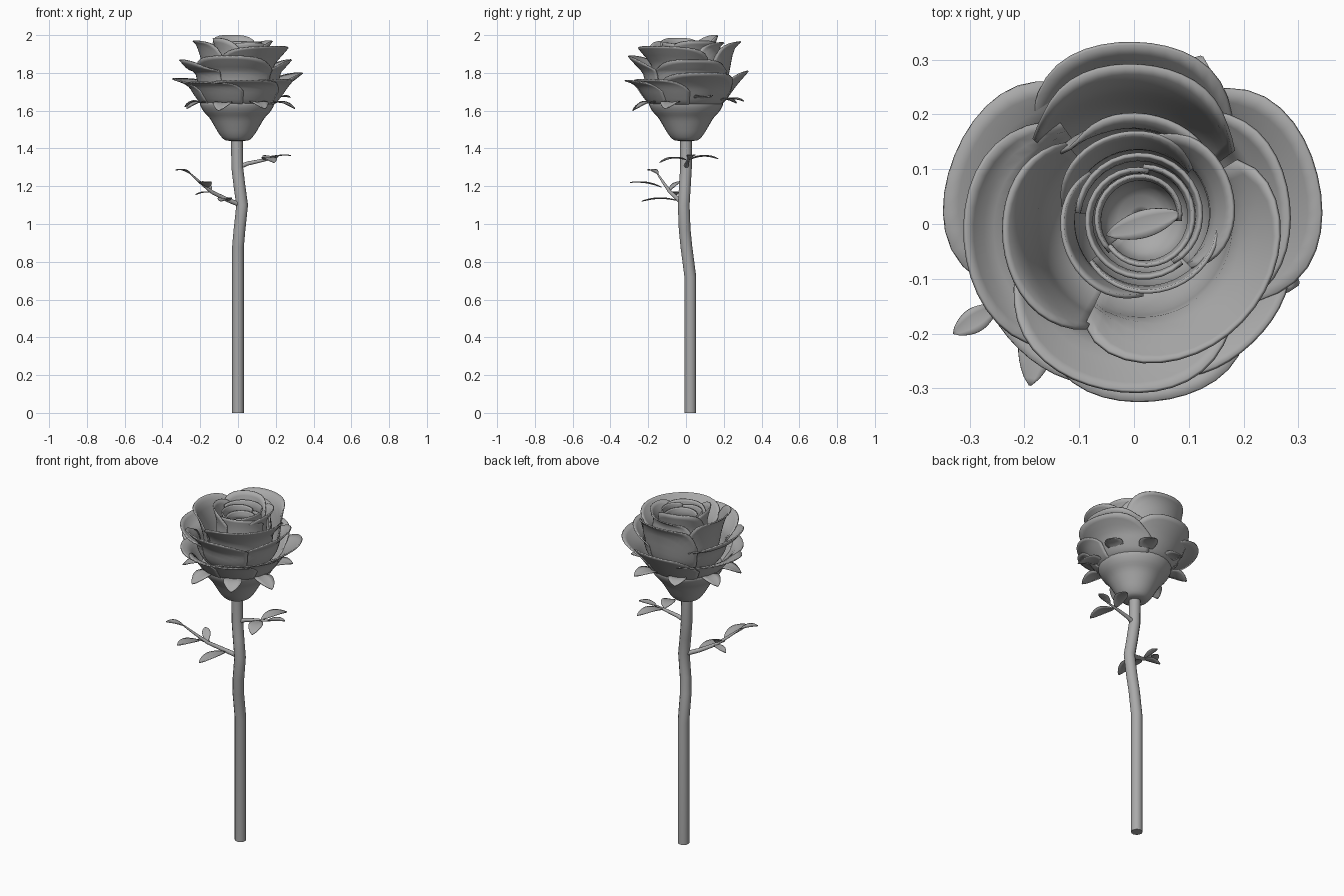
import bpy
import math
from mathutils import Vector

cube = bpy.data.objects.get("Cube")
if cube:
    bpy.data.objects.remove(cube, do_unlink=True)

grey = bpy.data.materials.new("plain grey")
grey.use_nodes = True
grey.diffuse_color = (0.4, 0.4, 0.4, 1)
grey.node_tree.nodes["Principled BSDF"].inputs["Base Color"].default_value = (0.4, 0.4, 0.4, 1)


def activate(obj):
    bpy.ops.object.select_all(action="DESELECT")
    obj.select_set(True)
    bpy.context.view_layer.objects.active = obj


def grid_object(name, rows, thickness=0.0, closed=False):
    """Skin rows of points into a smooth sheet, or a closed body."""
    n = len(rows[0])
    span = n if closed else n - 1
    faces = [(r * n + c, r * n + (c + 1) % n, (r + 1) * n + (c + 1) % n, (r + 1) * n + c)
             for r in range(len(rows) - 1) for c in range(span)]
    mesh = bpy.data.meshes.new(name)
    mesh.from_pydata([p for row in rows for p in row], [], faces)
    mesh.materials.append(grey)
    obj = bpy.data.objects.new(name, mesh)
    bpy.context.collection.objects.link(obj)
    if thickness:
        mod = obj.modifiers.new("thickness", "SOLIDIFY")
        mod.thickness = thickness
        mod.offset = 0
    activate(obj)
    bpy.ops.object.shade_smooth_by_angle(angle=math.radians(50))
    return obj


def along(points, t):
    """Smooth position on a profile, t from 0 to 1."""
    s = min(max(t, 0), 0.9999) * (len(points) - 1)
    i = int(s)
    f = s - i
    p = [Vector(points[min(max(k, 0), len(points) - 1)]) for k in range(i - 1, i + 3)]
    return (p[1] * 2 + (p[2] - p[0]) * f + (p[0] * 2 - p[1] * 5 + p[2] * 4 - p[3]) * f ** 2
            + (p[1] * 3 - p[0] - p[2] * 3 + p[3]) * f ** 3) / 2


def petal(name, angle, half, profile, drop=0.3, centre=(0, 0), twist=0.0):
    """Cupped petal: an arc of a turned profile with a rounded rim."""
    rows = []
    for v in range(13):
        row = []
        for c in range(21):
            u = c / 10 - 1
            q = along(profile, v / 12 * (1 - drop * abs(u) ** 2.6))
            a = math.radians(angle + half * u)
            r = q.x * (1 + twist * u)
            row.append((centre[0] + r * math.cos(a), centre[1] + r * math.sin(a), q.y))
        rows.append(row)
    return grid_object(name, rows, 0.007)


def leaf(name, base, tip, width, arch=0.02):
    """Oval leaf with a shallow fold, arched between base and tip."""
    base, tip = Vector(base), Vector(tip)
    side = (tip - base).cross(Vector((0, 0, 1))).normalized()
    rows = []
    for v in range(13):
        t = v / 12
        mid = base.lerp(tip, t) + Vector((0, 0, arch * math.sin(math.pi * t)))
        w = width / 2 * (0.06 + 0.94 * max(math.sin(math.pi * t), 0) ** 0.75)
        rows.append([mid + side * w * u + Vector((0, 0, 0.12 * w * abs(u)))
                     for u in (-1, -0.5, 0, 0.5, 1)])
    return grid_object(name, rows, 0.004)


def tube(name, points, radius, radii=None):
    """Round stalk along a path."""
    curve = bpy.data.curves.new(name, "CURVE")
    curve.dimensions = "3D"
    curve.bevel_depth = radius
    curve.bevel_resolution = 4
    curve.use_fill_caps = True
    line = curve.splines.new("POLY")
    line.points.add(len(points) - 1)
    for i, p in enumerate(points):
        line.points[i].co = (*p, 1)
        line.points[i].radius = radii[i] if radii else 1
    obj = bpy.data.objects.new(name, curve)
    bpy.context.collection.objects.link(obj)
    curve.materials.append(grey)
    activate(obj)
    bpy.ops.object.convert(target="MESH")
    bpy.ops.object.shade_smooth_by_angle(angle=math.radians(40))


# Stem
tube("stem", [(0, 0.023, 0), (0, 0.023, 0.72), (0, 0.002, 0.88), (0.008, -0.007, 0.97),
              (0.022, -0.012, 1.1), (0.008, -0.006, 1.2), (-0.004, 0, 1.3), (-0.006, 0, 1.46)], 0.031)

# Calyx cup
cup = [(0.005, 1.44), (0.06, 1.443), (0.09, 1.47), (0.115, 1.51), (0.145, 1.56),
       (0.18, 1.6), (0.197, 1.64), (0.17, 1.655), (0.1, 1.66)]
rings = []
for i in range(25):
    q = along(cup, i / 24)
    rings.append([(q.x * math.cos(k * math.pi / 16) - 0.005, q.x * math.sin(k * math.pi / 16), q.y)
                  for k in range(32)])
grid_object("calyx", rings, closed=True)

# Sepals
for i, (angle, reach, z) in enumerate([(68, 0.33, 1.65), (23, 0.3, 1.67), (-20, 0.32, 1.61),
                                       (-62, 0.3, 1.61), (-110, 0.3, 1.6), (-155, 0.3, 1.61),
                                       (160, 0.3, 1.62), (113, 0.29, 1.64)]):
    a = math.radians(angle)
    c, s = math.cos(a), math.sin(a)
    leaf("sepal_%d" % (i + 1), (0.17 * c, 0.17 * s, 1.635), (reach * c, reach * s, z), 0.1, 0.02)

# Outer petals: low and widely flared
low = [(0.1, 1.6), (0.185, 1.635), (0.225, 1.68), (0.265, 1.735)]
for i, (angle, half, r, z) in enumerate([(90, 52, 0.33, 1.81), (159, 58, 0.35, 1.77),
                                         (15, 58, 0.345, 1.8), (-84, 54, 0.325, 1.76),
                                         (-133, 50, 0.31, 1.75), (-45, 50, 0.305, 1.765)]):
    petal("outer_petal_%d" % (i + 1), angle, half, low + [(r, z)], 0.4, twist=0.02)

# Middle petals: deeper cups with a rolled-out rim
mid = [(0.07, 1.62), (0.16, 1.67), (0.205, 1.73), (0.225, 1.8)]
for i, (angle, half, r, z) in enumerate([(88, 52, 0.29, 1.965), (186, 60, 0.31, 1.87),
                                         (8, 58, 0.285, 1.87), (-100, 58, 0.305, 1.89)]):
    petal("middle_petal_%d" % (i + 1), angle, half, mid + [(r - 0.04, z - 0.045), (r, z)],
          0.34, twist=0.03)

# Inner petals
inner = [(0.05, 1.64), (0.13, 1.69), (0.17, 1.76), (0.185, 1.84)]
for i, (angle, half, r, z) in enumerate([(-42, 74, 0.265, 1.94), (188, 58, 0.24, 1.97),
                                         (78, 58, 0.2, 1.96)]):
    petal("inner_petal_%d" % (i + 1), angle, half, inner + [(r - 0.025, z - 0.03), (r, z)],
          0.3, twist=0.04)

# Heart petals: upright, wrapped around the hollow core
heart = [(0.05, 1.66), (0.11, 1.74), (0.13, 1.82), (0.13, 1.9)]
for i, (angle, half, r, z) in enumerate([(20, 66, 0.17, 1.97), (110, 66, 0.158, 2.0),
                                         (205, 66, 0.15, 1.985), (-70, 70, 0.138, 1.96)]):
    petal("heart_petal_%d" % (i + 1), angle, half, heart + [(r, z)], 0.2, (0.015, 0.012), 0.06)

# Core: overlapping rolled petals
for i in range(4):
    r = 0.11 - 0.011 * i
    z = 1.965 - 0.016 * i
    petal("core_petal_%d" % (i + 1), 60 + 137 * i, 115,
          [(0.01, 1.77), (r * 0.8, 1.8), (r, 1.87), (r * 0.96, z - 0.03), (r * 1.04, z)],
          0.14, (0.015, 0.01), 0.1)
leaf("core_fold", (-0.05, -0.02, 1.88), (0.085, 0.02, 1.9), 0.05, 0.01)

# Left and right twigs with their leaves
tube("right_twig", [(0.015, -0.01, 1.1), (-0.06, -0.04, 1.13), (-0.14, -0.085, 1.17),
                    (-0.2, -0.12, 1.22), (-0.25, -0.15, 1.265)], 0.012, [1.1, 1, 0.8, 0.6, 0.35])
leaf("right_twig_tip_leaf", (-0.25, -0.15, 1.265), (-0.33, -0.2, 1.285), 0.045, 0.01)
leaf("right_twig_front_leaf", (-0.16, -0.13, 1.195), (-0.19, -0.295, 1.22), 0.07, 0.01)
leaf("right_twig_back_leaf", (-0.14, -0.09, 1.175), (-0.19, -0.03, 1.225), 0.045, 0.008)
leaf("right_twig_low_leaf", (-0.05, -0.05, 1.125), (-0.09, -0.235, 1.12), 0.07, 0.012)
leaf("right_twig_side_leaf", (-0.13, -0.08, 1.165), (-0.225, -0.05, 1.155), 0.045, 0.008)

tube("left_twig", [(0, 0, 1.3), (0.05, 0.005, 1.32), (0.12, 0.01, 1.335), (0.2, 0.015, 1.35)],
     0.011, [1.2, 1, 0.8, 0.4])
leaf("left_twig_tip_leaf", (0.18, 0.015, 1.348), (0.28, 0.04, 1.362), 0.045, 0.008)
leaf("left_twig_front_leaf", (0.14, 0, 1.34), (0.19, -0.14, 1.325), 0.075, 0.016)
leaf("left_twig_back_leaf", (0.14, 0.015, 1.34), (0.2, 0.17, 1.345), 0.07, 0.016)
